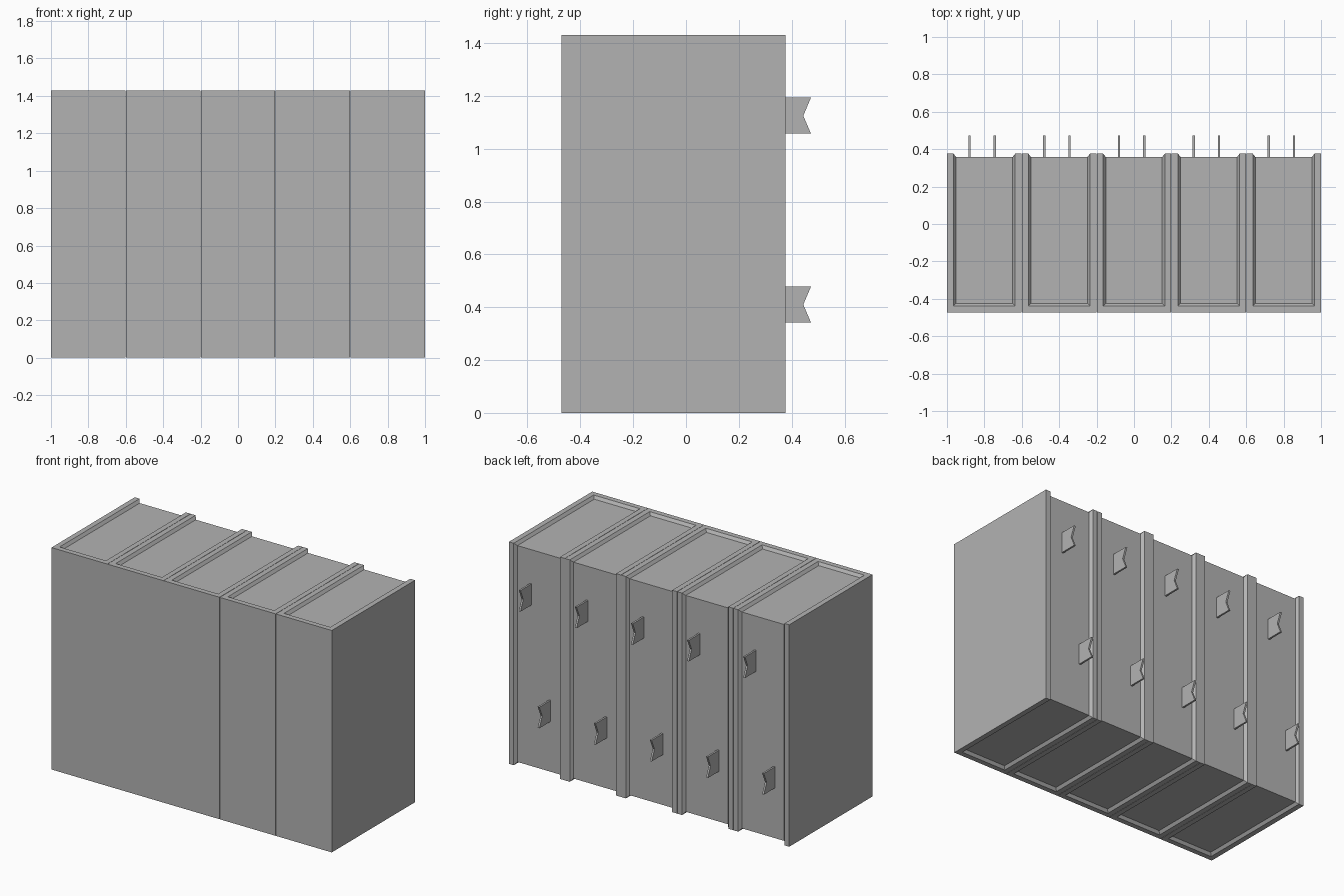
import bpy
import bmesh

if "Cube" in bpy.data.objects:
    bpy.data.objects.remove(bpy.data.objects["Cube"], do_unlink=True)

HEIGHT, FRONT, BACK = 1.43, -0.472, 0.376
PITCH, HALF = 0.4, 0.199
BOARD, SLOPE, RECESS = 0.034, 0.048, 0.018

grey = bpy.data.materials.new("plain grey")
grey.use_nodes = True
grey.diffuse_color = (0.45, 0.45, 0.45, 1)
grey.node_tree.nodes["Principled BSDF"].inputs["Base Color"].default_value = grey.diffuse_color


def finish(name, bm):
    """Turn a bmesh into a grey object."""
    bmesh.ops.recalc_face_normals(bm, faces=bm.faces)
    mesh = bpy.data.meshes.new(name)
    bm.to_mesh(mesh)
    bm.free()
    mesh.materials.append(grey)
    obj = bpy.data.objects.new(name, mesh)
    bpy.context.collection.objects.link(obj)
    return obj


def prism(name, outline, direction):
    """Extrude a closed outline along a direction."""
    bm = bmesh.new()
    face = bm.faces.new([bm.verts.new(p) for p in outline])
    side = bmesh.ops.extrude_face_region(bm, geom=[face], use_keep_orig=True)
    moved = [v for v in side["geom"] if isinstance(v, bmesh.types.BMVert)]
    bmesh.ops.translate(bm, verts=moved, vec=direction)
    return finish(name, bm)


def cover(name, x):
    """U-shaped cover with a mitred, sloping inner lip."""
    bm = bmesh.new()
    layers = []
    for inset, drop in ((0, 0), (BOARD, 0), (SLOPE, RECESS)):
        left, right = x - HALF + inset, x + HALF - inset
        front, back = FRONT + inset, BACK - drop
        plan = ((left, back), (left, front), (right, front), (right, back))
        layers.append([(bm.verts.new((px, py, drop)),
                        bm.verts.new((px, py, HEIGHT - drop))) for px, py in plan])
    # outer and inner walls
    for layer in (layers[0], layers[-1]):
        for a, b in zip(layer, layer[1:]):
            bm.faces.new((a[0], b[0], b[1], a[1]))
    # rims at the bottom, the top and both fore edges
    for outer, inner in zip(layers, layers[1:]):
        for i in range(3):
            for end in (0, 1):
                bm.faces.new((outer[i][end], outer[i + 1][end],
                              inner[i + 1][end], inner[i][end]))
        for i in (0, 3):
            bm.faces.new((outer[i][0], outer[i][1], inner[i][1], inner[i][0]))
    return finish(name, bm)


def pages(name, x):
    """Recessed page block inside the cover."""
    inset = SLOPE - 0.002
    left, right = x - HALF + inset, x + HALF - inset
    front, back = FRONT + inset, BACK - RECESS
    outline = [(left, front, RECESS), (right, front, RECESS),
               (right, back, RECESS), (left, back, RECESS)]
    return prism(name, outline, (0, 0, HEIGHT - 2 * RECESS))


def ribbon(name, x, z):
    """Flat marker with a swallowtail end."""
    half, root, tip, notch = 0.068, 0.33, 0.473, 0.444
    outline = [(x - 0.006, y, z + dz) for y, dz in
               ((root, -half), (tip, -half), (notch, 0), (tip, half), (root, half))]
    return prism(name, outline, (0.012, 0, 0))


for n in range(5):
    x = (n - 2) * PITCH
    cover(f"book_cover_{n + 1}", x)
    pages(f"book_pages_{n + 1}", x)
    ribbon(f"upper_ribbon_{n + 1}", x + 0.055, 1.125)
    ribbon(f"lower_ribbon_{n + 1}", x - 0.08, 0.41)
